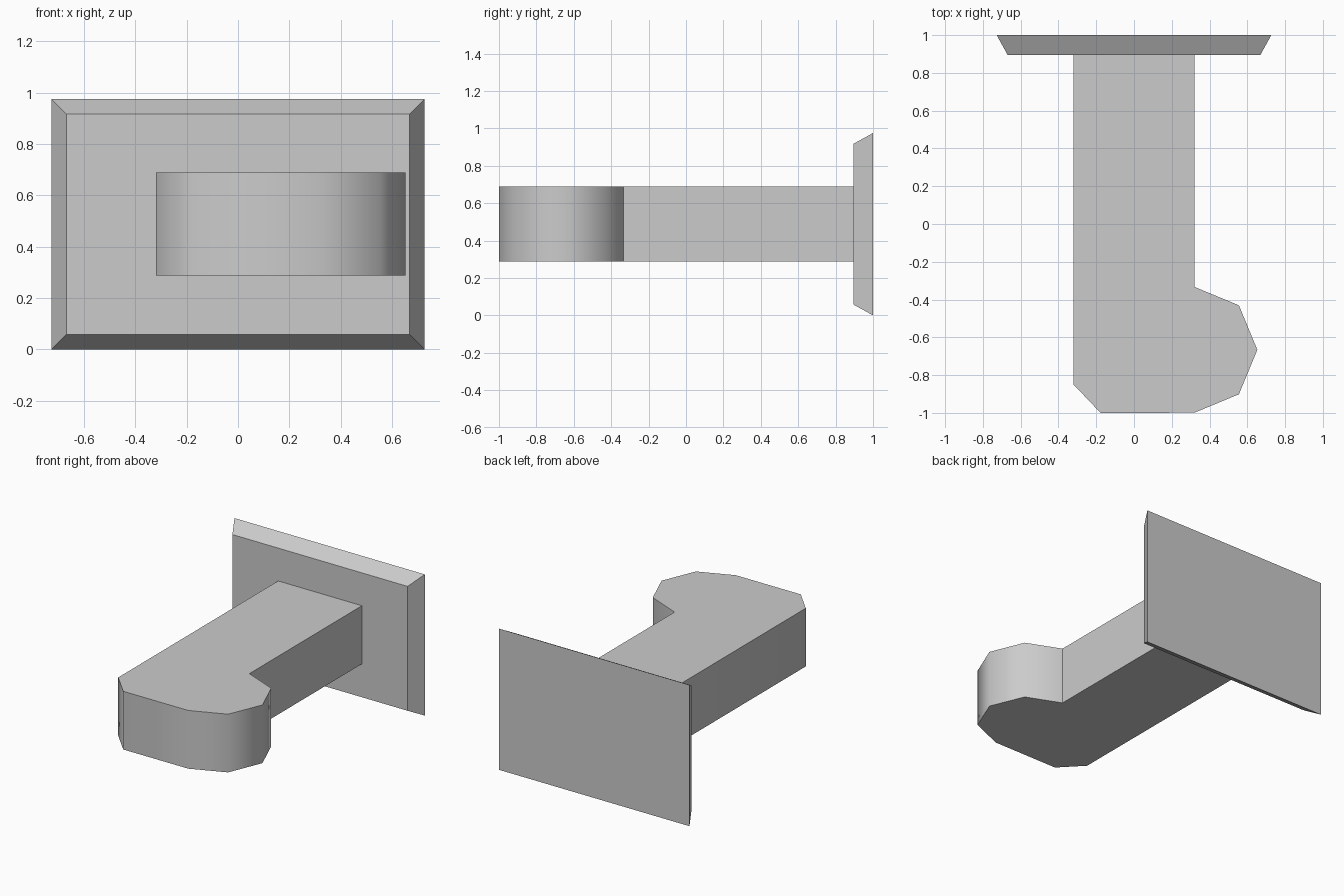
import bpy, bmesh, math
from math import cos, sin, radians

cube = bpy.data.objects.get("Cube")
if cube:
    bpy.data.objects.remove(cube, do_unlink=True)

# Single grey finish
grey = bpy.data.materials.new("light_grey")
grey.use_nodes = True
color = (0.6, 0.6, 0.6, 1)
grey.diffuse_color = color
grey.node_tree.nodes["Principled BSDF"].inputs["Base Color"].default_value = color


def loft(name, rings):
    """Skin two matching outlines and cap both ends."""
    bm = bmesh.new()
    loops = [[bm.verts.new(p) for p in ring] for ring in rings]
    a, b = loops
    n = len(a)
    for i in range(n):
        j = (i + 1) % n
        bm.faces.new((a[i], a[j], b[j], b[i]))
    bm.faces.new(a[::-1])
    bm.faces.new(b)
    bmesh.ops.recalc_face_normals(bm, faces=bm.faces)
    mesh = bpy.data.meshes.new(name)
    bm.to_mesh(mesh)
    bm.free()
    mesh.materials.append(grey)
    obj = bpy.data.objects.new(name, mesh)
    bpy.context.collection.objects.link(obj)
    return obj


# Wall plate with sloped rim
WIDTH, HEIGHT, RIM = 0.727, 0.975, 0.058
BACK, FACE = 1.0, 0.895


def rectangle(y, inset):
    x, low, high = WIDTH - inset, inset, HEIGHT - inset
    return [(-x, y, low), (x, y, low), (x, y, high), (-x, y, high)]


loft("wall_plate", [rectangle(FACE, RIM), rectangle(BACK, 0)])

# Arm with a rounded side knob, extruded from its plan outline
ARM, RADIUS = 0.32, 0.333
outline = [(-ARM, FACE), (-ARM, -0.85), (-0.177, -1.0)]
outline += [(ARM + RADIUS * cos(radians(t)), RADIUS * (sin(radians(t)) - 1) - 0.333)
            for t in range(-90, 91, 45)]
outline.append((ARM, FACE))
arm = loft("hook_arm", [[(x, y, z) for x, y in outline] for z in (0.288, 0.69)])

# Soft shading round the knob, crisp top and bottom
bpy.ops.object.select_all(action="DESELECT")
arm.select_set(True)
bpy.context.view_layer.objects.active = arm
bpy.ops.object.shade_smooth_by_angle(angle=radians(50))
